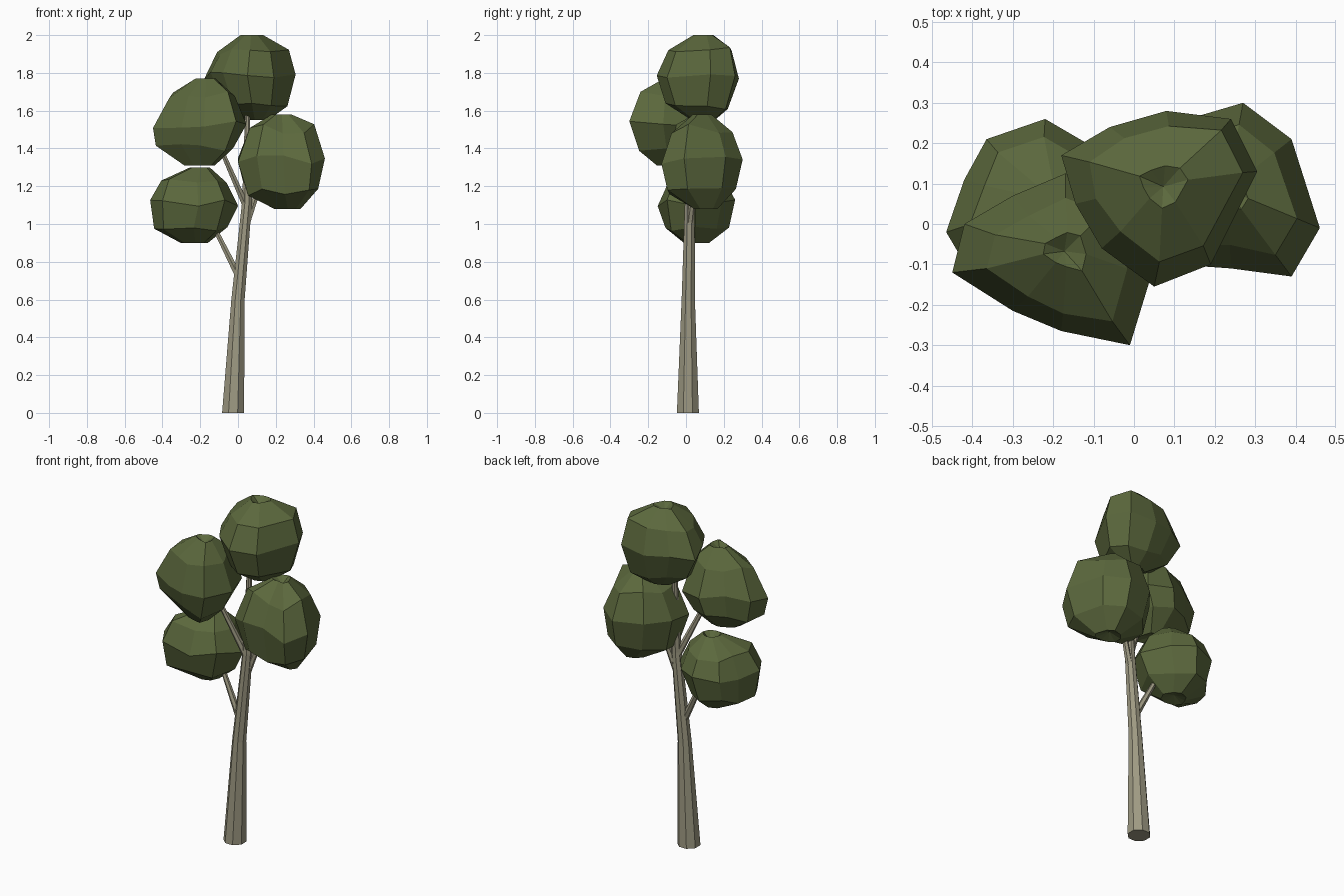
import bpy, bmesh, math, random
from mathutils import Vector

if "Cube" in bpy.data.objects:
    bpy.data.objects.remove(bpy.data.objects["Cube"])

random.seed(4)


def material(name, rgb):
    m = bpy.data.materials.new(name)
    m.diffuse_color = (*rgb, 1)
    m.use_nodes = True
    m.node_tree.nodes["Principled BSDF"].inputs["Base Color"].default_value = m.diffuse_color
    return m


LEAF = material("leaf green", (0.105, 0.138, 0.046))
BARK = material("grey bark", (0.34, 0.32, 0.225))


def finish(bm, name, mat):
    bmesh.ops.recalc_face_normals(bm, faces=bm.faces)
    me = bpy.data.meshes.new(name)
    bm.to_mesh(me)
    bm.free()
    me.materials.append(mat)
    bpy.context.collection.objects.link(bpy.data.objects.new(name, me))


def bridge(bm, a, b):
    n = len(a)
    for i in range(n):
        j = (i + 1) % n
        bm.faces.new((a[i], a[j], b[j], b[i]))


def limb(name, path, sides):
    """Tapered tube; path holds (x, y, z, radius)."""
    bm = bmesh.new()
    pts = [Vector(p[:3]) for p in path]
    rings = []
    for k, p in enumerate(path):
        d = (pts[min(k + 1, len(pts) - 1)] - pts[max(k - 1, 0)]).normalized()
        if k == 0 and p[2] == 0:
            d = Vector((0, 0, 1))      # flat foot on the ground
        u = Vector((0, 1, 0)).cross(d).normalized()
        v = d.cross(u)
        ring = []
        for i in range(sides):
            a = math.tau * (i + 0.5) / sides
            ring.append(bm.verts.new(pts[k] + p[3] * (u * math.cos(a) + v * math.sin(a))))
        rings.append(ring)
    for a, b in zip(rings, rings[1:]):
        bridge(bm, a, b)
    bm.faces.new(rings[0])
    bm.faces.new(rings[-1])
    finish(bm, name, BARK)


def clump(name, plan, z0, z1, rings, dent=0.93):
    """Faceted leaf ball: plan outline scaled through (height, size, dx, dy) rings."""
    bm = bmesh.new()
    n, h = len(plan), z1 - z0
    cx = (min(p[0] for p in plan) + max(p[0] for p in plan)) / 2
    cy = (min(p[1] for p in plan) + max(p[1] for p in plan)) / 2
    loops = []
    for t, s, dx, dy in rings:
        loop = []
        for i, (x, y) in enumerate(plan):
            f, dz = s, 0
            if s < 0.97:
                f *= random.uniform(0.95, 1.05)
            if 0.05 < t < 0.95:
                dz = random.uniform(-0.05, 0.05) * h
            loop.append(bm.verts.new((cx + dx + (x - cx) * f, cy + dy + (y - cy) * f, z0 + t * h + dz)))
        loops.append(loop)
    for a, b in zip(loops, loops[1:]):
        bridge(bm, a, b)
    # dimpled poles
    for loop, t, r in ((loops[0], 0.05, rings[0]), (loops[-1], dent, rings[-1])):
        pole = bm.verts.new((cx + r[2], cy + r[3], z0 + t * h))
        for i in range(n):
            bm.faces.new((loop[i], loop[(i + 1) % n], pole))
    finish(bm, name, LEAF)


# Trunk and branches
limb("trunk", [(-0.026, 0.01, 0, 0.063), (0, 0.012, 0.6, 0.038), (0.048, 0.02, 1.12, 0.028),
               (0.05, 0.035, 1.65, 0.012)], 8)
limb("lower_left_branch", [(0.0, 0.012, 0.73, 0.02), (-0.11, 0.03, 0.95, 0.014), (-0.19, 0.045, 1.1, 0.01)], 6)
limb("upper_left_branch", [(0.04, 0.02, 1.1, 0.02), (-0.07, -0.03, 1.35, 0.014), (-0.14, -0.06, 1.5, 0.01)], 6)
limb("right_branch", [(0.045, 0.02, 1.0, 0.02), (0.1, 0.04, 1.16, 0.015), (0.18, 0.07, 1.32, 0.01)], 6)

# Leaf clumps
clump("top_leaves",
      [(0.305, 0.13), (0.24, 0.26), (0.08, 0.28), (-0.06, 0.24), (-0.18, 0.17),
       (-0.145, 0.05), (-0.08, -0.06), (0.05, -0.155), (0.19, -0.1)],
      1.55, 2.0,
      [(0.0, 0.28, 0.03, 0.03), (0.16, 0.76, 0.02, 0), (0.52, 1, 0, 0), (0.82, 0.78, 0.01, 0.01), (1.0, 0.24, 0.01, 0.03)])
clump("upper_left_leaves",
      [(0.045, -0.12), (-0.03, 0.08), (-0.17, 0.125), (-0.3, 0.07), (-0.42, 0),
       (-0.45, -0.12), (-0.3, -0.215), (-0.18, -0.265), (-0.01, -0.3)],
      1.31, 1.77,
      [(0.0, 0.32, 0, 0), (0.2, 0.82, -0.02, 0.01), (0.48, 1, 0, 0), (0.82, 0.72, 0.01, 0), (1.0, 0.22, 0.03, 0.02)])
clump("right_leaves",
      [(0.46, -0.01), (0.39, 0.21), (0.27, 0.3), (0.1, 0.25), (0.0, 0.13),
       (0.0, -0.03), (0.1, -0.1), (0.24, -0.11), (0.39, -0.13)],
      1.08, 1.58,
      [(0.0, 0.3, 0.03, 0.02), (0.17, 0.84, 0.01, 0), (0.52, 1, 0, 0), (0.85, 0.72, 0, 0), (1.0, 0.22, 0, 0)])
clump("lower_left_leaves",
      [(0.0, 0.05), (-0.1, 0.19), (-0.22, 0.26), (-0.365, 0.21), (-0.42, 0.11),
       (-0.465, -0.02), (-0.4, -0.13), (-0.21, -0.15), (-0.07, -0.1)],
      0.9, 1.3,
      [(0.0, 0.32, 0, 0), (0.2, 0.82, -0.02, 0), (0.53, 1, 0, 0), (0.82, 0.76, 0, 0), (1.0, 0.22, 0.03, 0)], 0.86)
